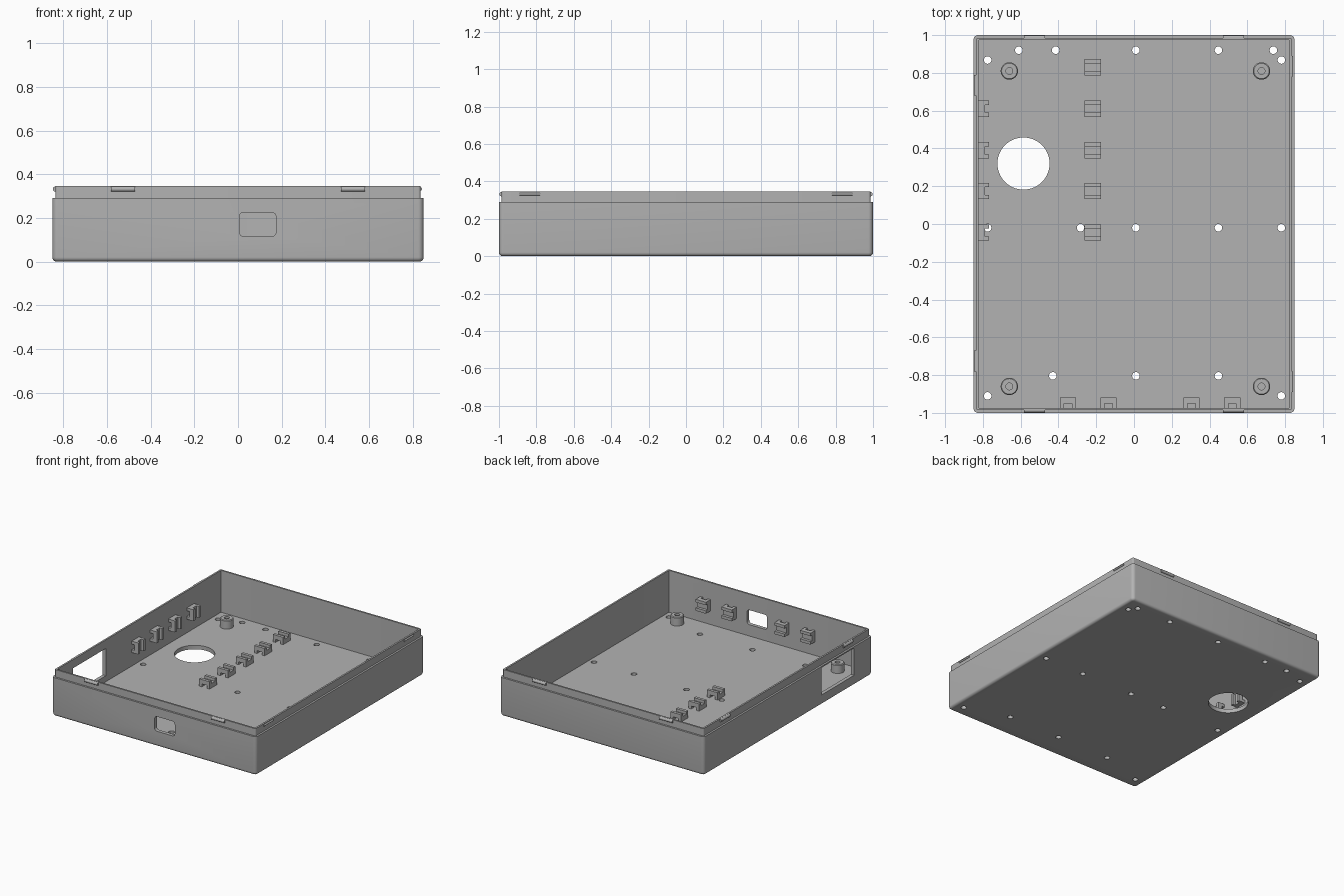
import bpy, bmesh
from math import pi, sin, cos, radians
from mathutils import Matrix

HX, HY = 0.85, 1.0            # half width and half depth
FLOOR, STEP, TOP = 0.03, 0.29, 0.345
WALL, LIP = 0.027, 0.014      # insets of the cavity and of the lip

if "Cube" in bpy.data.objects:
    bpy.data.objects.remove(bpy.data.objects["Cube"])

grey = bpy.data.materials.new("plastic_grey")
grey.use_nodes = True
colour = (0.45, 0.45, 0.45, 1)
grey.diffuse_color = colour
grey.node_tree.nodes["Principled BSDF"].inputs["Base Color"].default_value = colour


def make(name, bm, smooth=True):
    bmesh.ops.recalc_face_normals(bm, faces=bm.faces)
    mesh = bpy.data.meshes.new(name)
    bm.to_mesh(mesh)
    bm.free()
    mesh.materials.append(grey)
    ob = bpy.data.objects.new(name, mesh)
    bpy.context.collection.objects.link(ob)
    bpy.ops.object.select_all(action='DESELECT')
    ob.select_set(True)
    bpy.context.view_layer.objects.active = ob
    if smooth:
        bpy.ops.object.shade_smooth_by_angle(angle=radians(35))
    return ob


def loft(bm, rings):
    """Skin a stack of equal-length rings and cap both ends."""
    loops = [[bm.verts.new(p) for p in ring] for ring in rings]
    for a, b in zip(loops, loops[1:]):
        for i in range(len(a)):
            j = (i + 1) % len(a)
            bm.faces.new((a[i], a[j], b[j], b[i]))
    bm.faces.new(loops[0][::-1])
    bm.faces.new(loops[-1])


def rounded(hx, hy, r, n=6):
    pts = []
    for k, (sx, sy) in enumerate([(1, 1), (-1, 1), (-1, -1), (1, -1)]):
        for i in range(n + 1):
            a = (k + i / n) * pi / 2
            pts.append((sx * (hx - r) + r * cos(a), sy * (hy - r) + r * sin(a)))
    return pts


def wall_ring(inset, z):
    r = max(0.025 - inset, 0.004)
    return [(x, y, z) for x, y in rounded(HX - inset, HY - inset, r)]


def circle(x, y, r, z, n=32):
    return [(x + r * cos(2 * pi * i / n), y + r * sin(2 * pi * i / n), z) for i in range(n)]


def box(bm, lo, hi):
    size = [b - a for a, b in zip(lo, hi)]
    mid = [(a + b) / 2 for a, b in zip(lo, hi)]
    bmesh.ops.create_cube(bm, size=1, matrix=Matrix.Translation(mid) @ Matrix.Diagonal((*size, 1)))


# Tray shell: rounded bottom edge, wall, stepped lip, cavity
E = 0.02
bm = bmesh.new()
rings = [wall_ring(E * (1 - sin(a)), E * (1 - cos(a))) for a in [i * pi / 10 for i in range(6)]]
rings += [wall_ring(0, STEP), wall_ring(LIP, STEP), wall_ring(LIP, TOP),
          wall_ring(WALL, TOP), wall_ring(WALL, FLOOR)]
loft(bm, rings)
tray = make("tray_shell", bm, smooth=False)

# Cutters: floor holes, round opening, front window, side opening
small_holes = [(x, 0.92) for x in (-0.61, -0.415, 0.01, 0.447, 0.738)]
small_holes += [(x, -0.02) for x in (-0.775, -0.283, 0.01, 0.447, 0.78)]
small_holes += [(x, -0.804) for x in (-0.43, 0.01, 0.447)]
small_holes += [(x, y) for x in (-0.775, 0.78) for y in (0.868, -0.91)]
bm = bmesh.new()
for x, y in small_holes:
    loft(bm, [circle(x, y, 0.02, z, 20) for z in (-0.05, 0.08)])
loft(bm, [circle(-0.585, 0.32, 0.138, z, 64) for z in (-0.05, 0.08)])
loft(bm, [[(0.09 + x, y, 0.17 + z) for x, z in rounded(0.084, 0.055, 0.02)]
          for y in (-HY - 0.05, -HY + 0.08)])
box(bm, (-HX - 0.05, -0.785, 0.075), (-HX + 0.08, -0.395, 0.28))
cutter = make("hole_cutter", bm, smooth=False)
cutter.hide_render = True

bpy.context.view_layer.objects.active = tray
cut = tray.modifiers.new("holes", 'BOOLEAN')
cut.operation = 'DIFFERENCE'
cut.solver = 'EXACT'
cut.object = cutter
bpy.ops.object.select_all(action='DESELECT')
tray.select_set(True)
bpy.ops.object.modifier_apply(modifier=cut.name)
bpy.data.objects.remove(cutter)
bpy.ops.object.shade_smooth_by_angle(angle=radians(35))

# Screw standoffs with blind bores
for side, x in (("right", -0.66), ("left", 0.675)):
    for end, y in (("back", 0.81), ("front", -0.86)):
        bm = bmesh.new()
        profile = [(0.046, FLOOR - 0.005), (0.046, 0.09), (0.041, 0.095),
                   (0.018, 0.095), (0.018, FLOOR + 0.005)]
        loft(bm, [circle(x, y, r, z) for r, z in profile])
        make(f"standoff_{end}_{side}", bm)


# Tie mounts: two legs with a strap slot between, a bridge and two saddle rails
def tie_mount(name, place, rotation=Matrix.Identity(4)):
    w, s = 0.043, 0.021
    bm = bmesh.new()
    for a, b in ((-w, -s), (s, w)):
        box(bm, (a, -w, -0.002), (b, w, 0.022))
        box(bm, (-w, a, 0.034), (w, b, 0.055))
    box(bm, (-w, -w, 0.022), (w, w, 0.034))
    bm.transform(Matrix.Translation(place) @ rotation)
    make(name, bm, smooth=False)


rows = (-0.045, 0.175, 0.39, 0.61, 0.83)
for i, y in enumerate(rows):
    tie_mount(f"floor_tie_mount_{i + 1}", (-0.218, y, FLOOR))
for i, y in enumerate(rows[:4]):
    tie_mount(f"side_tie_mount_{i + 1}", (-HX + WALL, y, 0.175), Matrix.Rotation(pi / 2, 4, 'Y'))
for i, x in enumerate((-0.35, -0.135, 0.305, 0.52)):
    tie_mount(f"front_tie_mount_{i + 1}", (x, -HY + WALL, 0.175), Matrix.Rotation(-pi / 2, 4, 'X'))


# Snap ridges on the lip
def snap(name, x, y, axis, r):
    bm = bmesh.new()
    turn = Matrix.Rotation(pi / 2, 4, 'Y' if axis == 'X' else 'X')
    bmesh.ops.create_cone(bm, cap_ends=True, segments=20, radius1=r, radius2=r, depth=0.11,
                          matrix=Matrix.Translation((x, y, 0.332)) @ turn)
    make(name, bm)


for x in (-0.527, 0.527):
    tag = "left" if x > 0 else "right"
    snap(f"front_snap_{tag}", x, -HY + LIP, 'X', 0.012)
    snap(f"back_snap_{tag}", x, HY - LIP, 'X', 0.012)
for y in (-0.725, 0.735):
    snap("right_snap_" + ("back" if y > 0 else "front"), -HX + LIP, y, 'Y', 0.012)
for y in (-0.835, 0.835):
    snap("left_snap_" + ("back" if y > 0 else "front"), HX - LIP, y, 'Y', 0.007)
